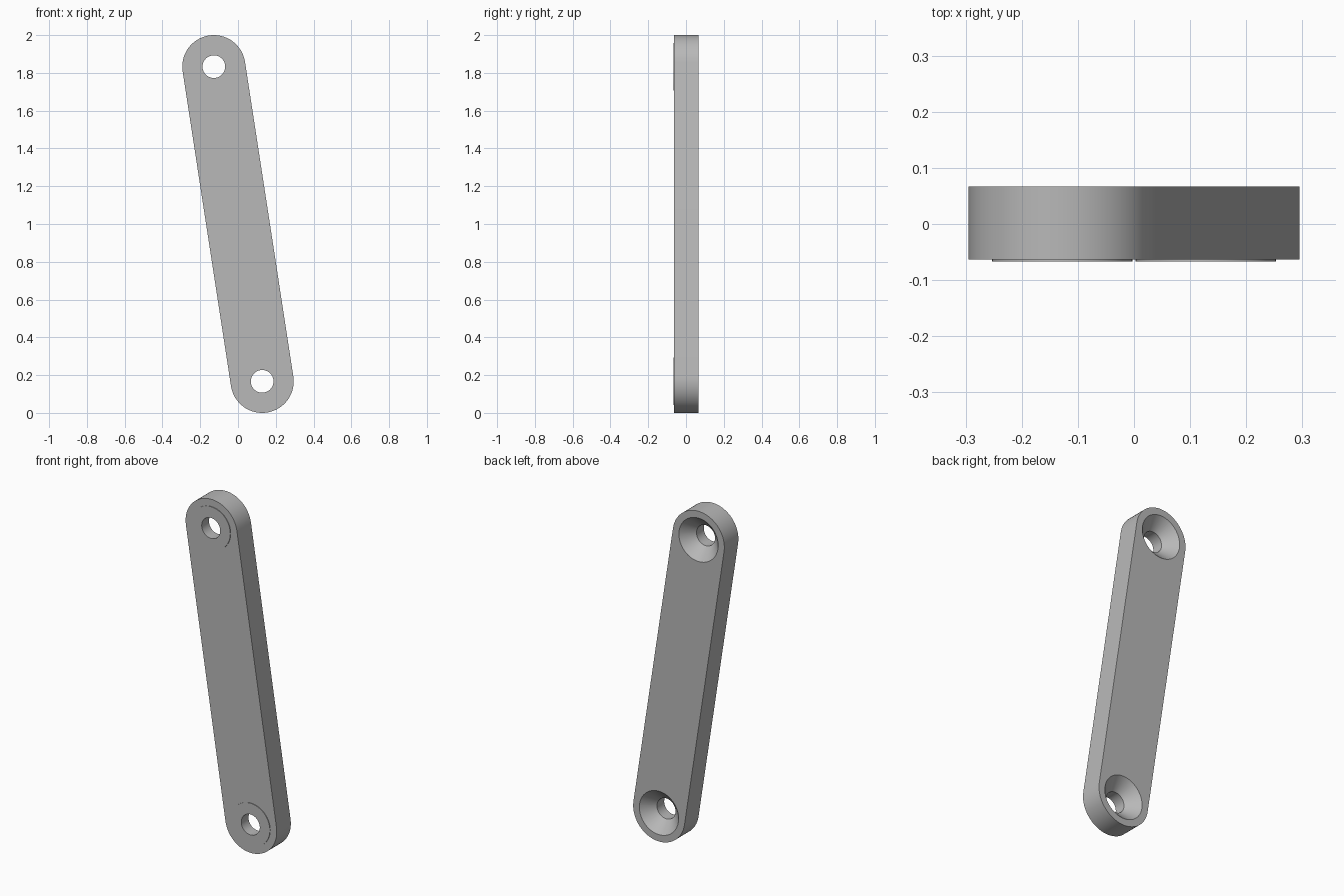
import bpy
import bmesh
from math import sin, cos, pi, atan2
from mathutils import Vector

cube = bpy.data.objects.get("Cube")
if cube:
    bpy.data.objects.remove(cube, do_unlink=True)

FRONT, BACK = -0.063, 0.067
END_RADIUS, PAD_RADIUS, HOLE_RADIUS, SINK_RADIUS = 0.167, 0.125, 0.06, 0.127
TOP_END = Vector((-0.128, 0, 1.833))
LOW_END = Vector((0.128, 0, 0.167))
SEGMENTS = 64

grey = bpy.data.materials.new("plain grey")
grey.use_nodes = True
colour = (0.48, 0.48, 0.48, 1)
grey.diffuse_color = colour
grey.node_tree.nodes["Principled BSDF"].inputs["Base Color"].default_value = colour


def add_object(name, bm):
    bmesh.ops.recalc_face_normals(bm, faces=bm.faces)
    mesh = bpy.data.meshes.new(name)
    bm.to_mesh(mesh)
    bm.free()
    mesh.materials.append(grey)
    obj = bpy.data.objects.new(name, mesh)
    bpy.context.collection.objects.link(obj)
    return obj


def lathe(name, centre, profile):
    """Solid of (radius, y) rings about a front-to-back axis."""
    bm = bmesh.new()
    rings = []
    for radius, y in profile:
        rings.append([bm.verts.new(centre + Vector((
            radius * cos(2 * pi * i / SEGMENTS), y,
            radius * sin(2 * pi * i / SEGMENTS)))) for i in range(SEGMENTS)])
    for a, b in zip(rings, rings[1:]):
        for i in range(SEGMENTS):
            j = (i + 1) % SEGMENTS
            bm.faces.new((a[i], a[j], b[j], b[i]))
    bm.faces.new(rings[0])
    bm.faces.new(rings[-1])
    return add_object(name, bm)


# Slanted link bar with rounded ends
axis = TOP_END - LOW_END
tilt = atan2(axis.z, axis.x) - pi / 2
bm = bmesh.new()
outline = []
for centre, start in ((TOP_END, tilt), (LOW_END, tilt + pi)):
    for i in range(SEGMENTS // 2 + 1):
        a = start + 2 * pi * i / SEGMENTS
        outline.append(bm.verts.new(centre + Vector((
            END_RADIUS * cos(a), FRONT, END_RADIUS * sin(a)))))
face = bm.faces.new(outline)
extruded = bmesh.ops.extrude_face_region(bm, geom=[face], use_keep_orig=True)
moved = [g for g in extruded["geom"] if isinstance(g, bmesh.types.BMVert)]
bmesh.ops.translate(bm, verts=moved, vec=(0, BACK - FRONT, 0))
bar = add_object("link_bar", bm)

# Thin raised pads on the front, then countersunk screw holes from the back
pads, cutters = [], []
for label, centre in (("upper", TOP_END), ("lower", LOW_END)):
    pads.append(lathe(label + "_pad", centre,
                      [(PAD_RADIUS, FRONT - 0.004), (PAD_RADIUS, FRONT + 0.02)]))
    slope_start = BACK - (SINK_RADIUS - HOLE_RADIUS)
    over = 0.02
    cutters.append(lathe(label + "_hole_cutter", centre,
                         [(HOLE_RADIUS, FRONT - over), (HOLE_RADIUS, slope_start),
                          (SINK_RADIUS + over, BACK + over)]))

bpy.ops.object.select_all(action="DESELECT")
bpy.context.view_layer.objects.active = bar
bar.select_set(True)
for tools, operation in ((pads, "UNION"), (cutters, "DIFFERENCE")):
    for tool in tools:
        mod = bar.modifiers.new(tool.name, "BOOLEAN")
        mod.operation = operation
        mod.solver = "EXACT"
        mod.object = tool
        bpy.ops.object.modifier_apply(modifier=mod.name)
        bpy.data.objects.remove(tool, do_unlink=True)

bpy.ops.object.shade_smooth_by_angle(angle=pi / 6)
